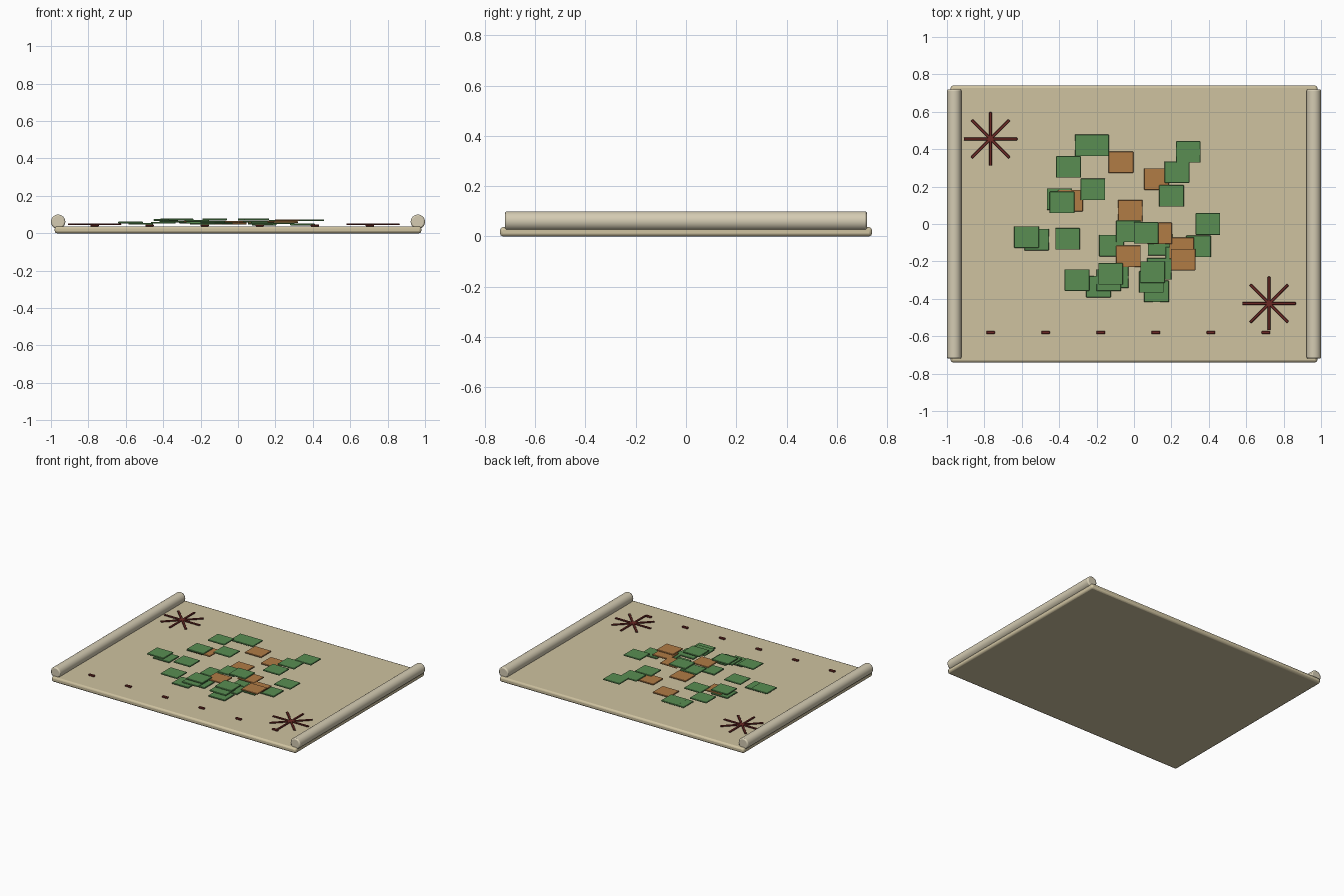
import bpy, math


def material(name, rgb):
    m = bpy.data.materials.new(name)
    m.diffuse_color = (*rgb, 1)
    return m


PARCHMENT = material("parchment_tan", (0.62, 0.54, 0.35))
ROLL = material("roll_tan", (0.66, 0.60, 0.45))
GREEN = material("forest_green", (0.10, 0.27, 0.085))
ORANGE = material("desert_orange", (0.44, 0.20, 0.06))
RED = material("ink_red", (0.15, 0.022, 0.018))


def finish(ob, name, mat, bevel, segments=2):
    ob.name = name
    ob.data.materials.append(mat)
    mod = ob.modifiers.new("bevel", "BEVEL")
    mod.width, mod.segments = bevel, segments
    mod.limit_method, mod.angle_limit = "ANGLE", math.radians(40)
    bpy.ops.object.shade_smooth_by_angle(angle=math.radians(35))
    return ob


def box(name, loc, size, mat, bevel, turn=0.0, segments=2):
    bpy.ops.mesh.primitive_cube_add(size=1, location=loc)
    ob = bpy.context.object
    ob.scale = size
    bpy.ops.object.transform_apply(location=False, rotation=False, scale=True)
    ob.rotation_euler.z = turn
    return finish(ob, name, mat, bevel, segments)


# Parchment sheet
box("map_sheet", (0, 0, 0.0185), (1.96, 1.48, 0.037), PARCHMENT, 0.012)

# Rolled ends
for side, label in ((-1, "left"), (1, "right")):
    bpy.ops.mesh.primitive_cylinder_add(vertices=24, radius=0.0385, depth=1.44,
                                        location=(side * 0.9615, 0, 0.0615),
                                        rotation=(math.pi / 2, 0, 0))
    finish(bpy.context.object, label + "_roll", ROLL, 0.008)

# Terrain tiles: x, y, centre height
green_tiles = [
    (-0.25, 0.42, 0.058), (-0.20, 0.42, 0.0585), (-0.35, 0.305, 0.074),
    (-0.22, 0.185, 0.066), (-0.40, 0.133, 0.056), (-0.385, 0.115, 0.071),
    (0.29, 0.385, 0.070), (0.23, 0.277, 0.066), (0.20, 0.15, 0.062),
    (0.395, 0.0, 0.070), (-0.575, -0.07, 0.058), (-0.52, -0.083, 0.050),
    (-0.355, -0.08, 0.062), (-0.12, -0.115, 0.056), (-0.03, -0.04, 0.062),
    (0.065, -0.048, 0.074), (0.14, -0.11, 0.047), (0.345, -0.12, 0.047),
    (0.235, -0.18, 0.054), (-0.305, -0.30, 0.074), (-0.19, -0.335, 0.050),
    (-0.135, -0.30, 0.060), (-0.095, -0.285, 0.054), (-0.125, -0.267, 0.074),
    (0.10, -0.257, 0.074), (0.135, -0.24, 0.054), (0.093, -0.31, 0.062),
    (0.12, -0.36, 0.050)]
orange_tiles = [
    (-0.34, 0.125, 0.062), (-0.07, 0.33, 0.050), (0.12, 0.24, 0.056),
    (-0.02, 0.07, 0.052), (0.137, -0.05, 0.062), (0.255, -0.13, 0.060),
    (0.263, -0.19, 0.070), (-0.03, -0.173, 0.062)]
for tiles, mat, label in ((green_tiles, GREEN, "forest_tile"),
                          (orange_tiles, ORANGE, "desert_tile")):
    for i, p in enumerate(tiles):
        box(f"{label}_{i + 1}", p, (0.132, 0.115, 0.009), mat, 0.002, segments=1)

# Eight-pointed compass stars
for n, (x, y) in enumerate(((-0.767, 0.455), (0.722, -0.425))):
    for k in range(4):
        box(f"compass_{n + 1}_ray_{k + 1}", (x, y, 0.048), (0.286, 0.015, 0.008),
            RED, 0.002, k * math.pi / 4, 1)

# Dashed scale line
for i in range(6):
    box(f"scale_dash_{i + 1}", (-0.767 + i * 0.2945, -0.58, 0.042),
        (0.045, 0.018, 0.012), RED, 0.003, segments=1)
